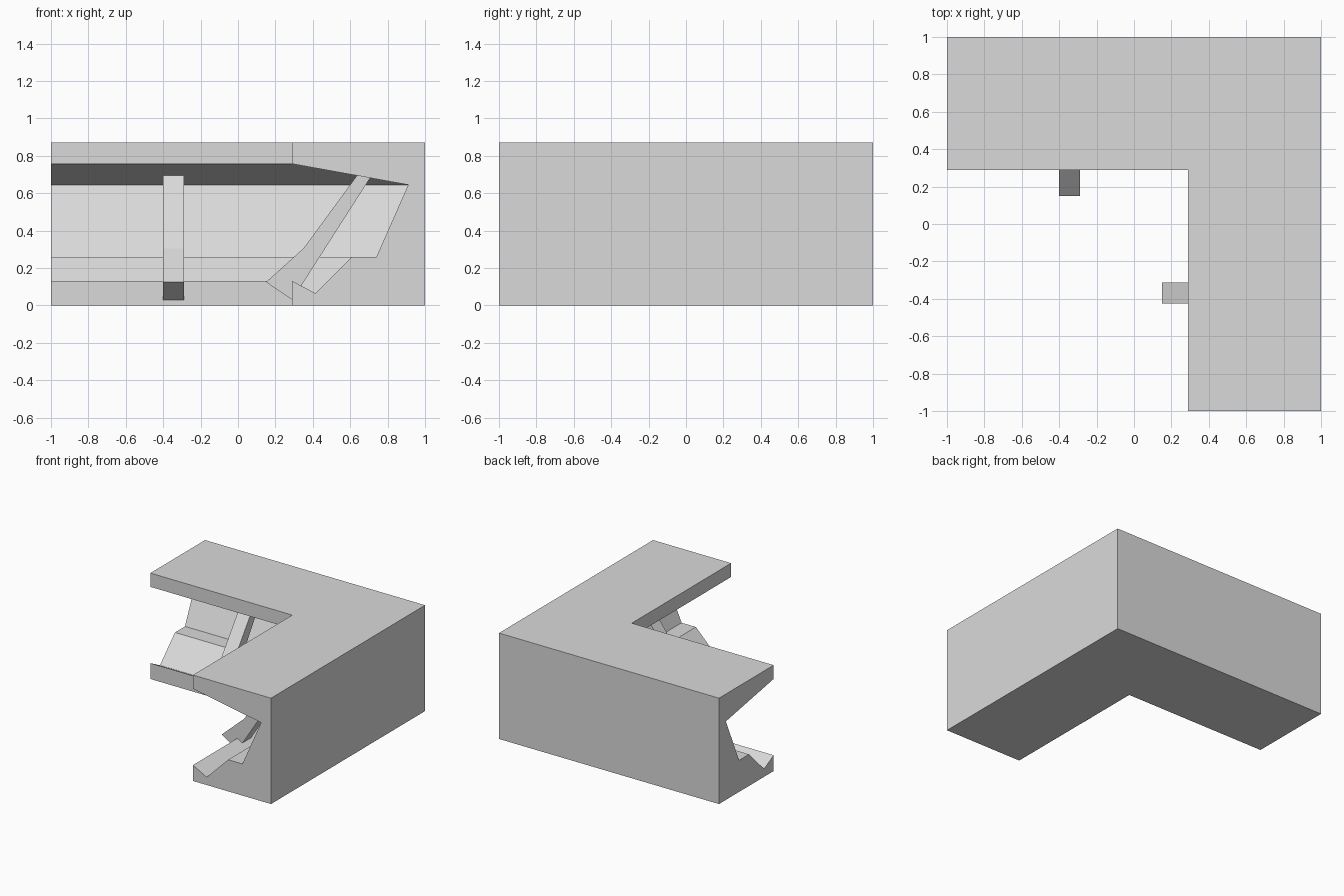
import bpy
import bmesh

default = bpy.data.objects.get("Cube")
if default:
    bpy.data.objects.remove(default, do_unlink=True)

GREY = (0.7, 0.7, 0.7, 1)
grey = bpy.data.materials.new("plain grey")
grey.use_nodes = True
grey.diffuse_color = GREY
grey.node_tree.nodes["Principled BSDF"].inputs["Base Color"].default_value = GREY

INNER = 0.29  # position of the inner edge of both arms


def sweep(name, profile, stations):
    """Join copies of a closed profile of (depth, height) points into a solid."""
    bm = bmesh.new()
    rings = [[bm.verts.new(place(d, z)) for d, z in profile] for place in stations]
    count = len(profile)
    for a, b in zip(rings, rings[1:]):
        for i in range(count):
            j = (i + 1) % count
            bm.faces.new((a[i], a[j], b[j], b[i]))
    bm.faces.new(rings[0])
    bm.faces.new(rings[-1])
    bmesh.ops.recalc_face_normals(bm, faces=bm.faces)
    mesh = bpy.data.meshes.new(name)
    bm.to_mesh(mesh)
    bm.free()
    mesh.materials.append(grey)
    obj = bpy.data.objects.new(name, mesh)
    bpy.context.collection.objects.link(obj)
    return obj


def on_back_arm(x):
    return lambda d, z: (x, INNER + d, z)


def on_left_arm(y):
    return lambda d, z: (INNER + d, y, z)


def at_corner(d, z):
    return (INNER + d, INNER + d, z)


# Mitred corner body: overhanging top, leaning back wall, step and lip
body = [(0, 0), (0.71, 0), (0.71, 0.87), (0, 0.87), (0, 0.757), (0.62, 0.645),
        (0.45, 0.26), (0.32, 0.26), (0.125, 0.065), (0, 0.13)]
sweep("corner_body", body, [on_back_arm(-1), at_corner, on_left_arm(-1)])

# Slanted braces from the lip up to the overhang, one on each arm
brace = [(-0.14, 0.125), (0.06, 0.305), (0.35, 0.7), (0.42, 0.687), (0, 0.03)]
sweep("back_brace", brace, [on_back_arm(-0.4), on_back_arm(-0.288)])
sweep("left_brace", brace, [on_left_arm(-0.424), on_left_arm(-0.312)])
